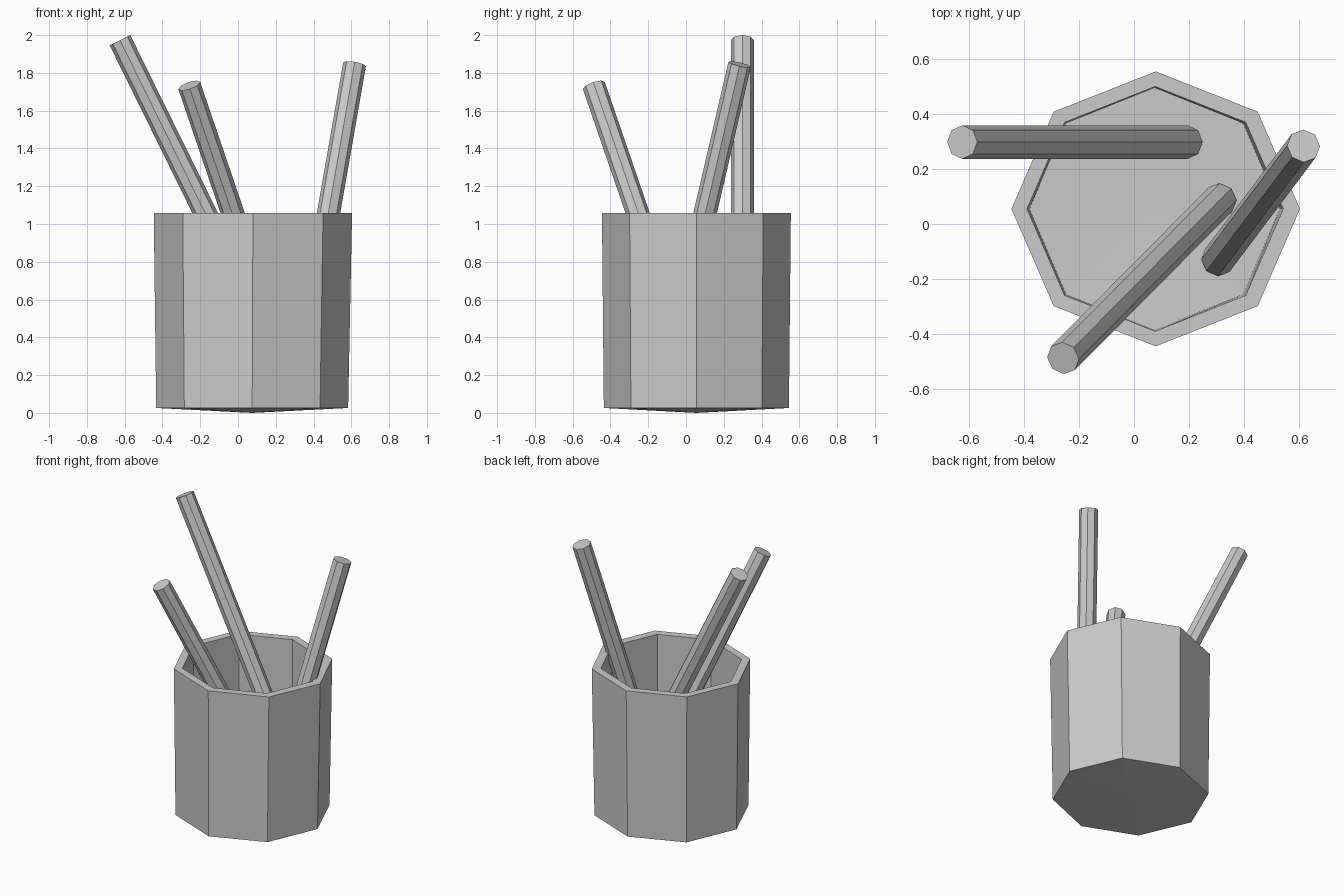
import bpy
import bmesh
import math
from mathutils import Vector

cube = bpy.data.objects.get("Cube")
if cube:
    bpy.data.objects.remove(cube, do_unlink=True)

SIDES = 8
grey = bpy.data.materials.new("plain grey")
grey.use_nodes = True
colour = (0.6, 0.6, 0.6, 1)
grey.diffuse_color = colour
grey.node_tree.nodes["Principled BSDF"].inputs["Base Color"].default_value = colour


def finish(bm, name):
    bmesh.ops.recalc_face_normals(bm, faces=bm.faces)
    mesh = bpy.data.meshes.new(name)
    bm.to_mesh(mesh)
    bm.free()
    mesh.materials.append(grey)
    obj = bpy.data.objects.new(name, mesh)
    bpy.context.collection.objects.link(obj)
    return obj


def ring(bm, cx, cy, rx, ry, z):
    """Octagonal ring with corners on the x and y axes."""
    angles = [math.tau * i / SIDES for i in range(SIDES)]
    return [bm.verts.new((cx + rx * math.cos(a), cy + ry * math.sin(a), z)) for a in angles]


def bridge(bm, a, b):
    for i in range(SIDES):
        j = (i + 1) % SIDES
        bm.faces.new((a[i], a[j], b[j], b[i]))


def fan(bm, loop, centre):
    tip = bm.verts.new(centre)
    for i in range(SIDES):
        bm.faces.new((loop[i], loop[(i + 1) % SIDES], tip))


# Pot: outer wall, rim, inner wall, with shallow fans for base and floor
bm = bmesh.new()
rings = [
    ring(bm, 0.075, 0.055, 0.508, 0.49, 0.026),
    ring(bm, 0.079, 0.055, 0.525, 0.50, 1.058),
    ring(bm, 0.077, 0.055, 0.466, 0.445, 1.058),
    ring(bm, 0.075, 0.055, 0.455, 0.44, 0.06),
]
for lower, upper in zip(rings, rings[1:]):
    bridge(bm, lower, upper)
fan(bm, rings[0], (0.075, 0.055, 0.0))
fan(bm, rings[-1], (0.075, 0.055, 0.05))
finish(bm, "pot")


# Pencils: equal octagonal rods leaning in the pot
def pencil(name, bottom, top):
    bottom, top = Vector(bottom), Vector(top)
    axis = top - bottom
    bm = bmesh.new()
    bmesh.ops.create_cone(bm, cap_ends=True, segments=SIDES, radius1=0.061,
                          radius2=0.061, depth=axis.length)
    obj = finish(bm, name)
    obj.rotation_mode = "QUATERNION"
    obj.rotation_quaternion = Vector((0, 0, 1)).rotation_difference(axis)
    obj.location = (bottom + top) / 2


pencil("left_leaning_pencil", (0.195, 0.298, 0.31), (-0.625, 0.298, 1.973))
pencil("front_leaning_pencil", (0.315, 0.09, 0.05), (-0.258, -0.488, 1.733))
pencil("back_leaning_pencil", (0.305, -0.13, 0.06), (0.617, 0.284, 1.845))
